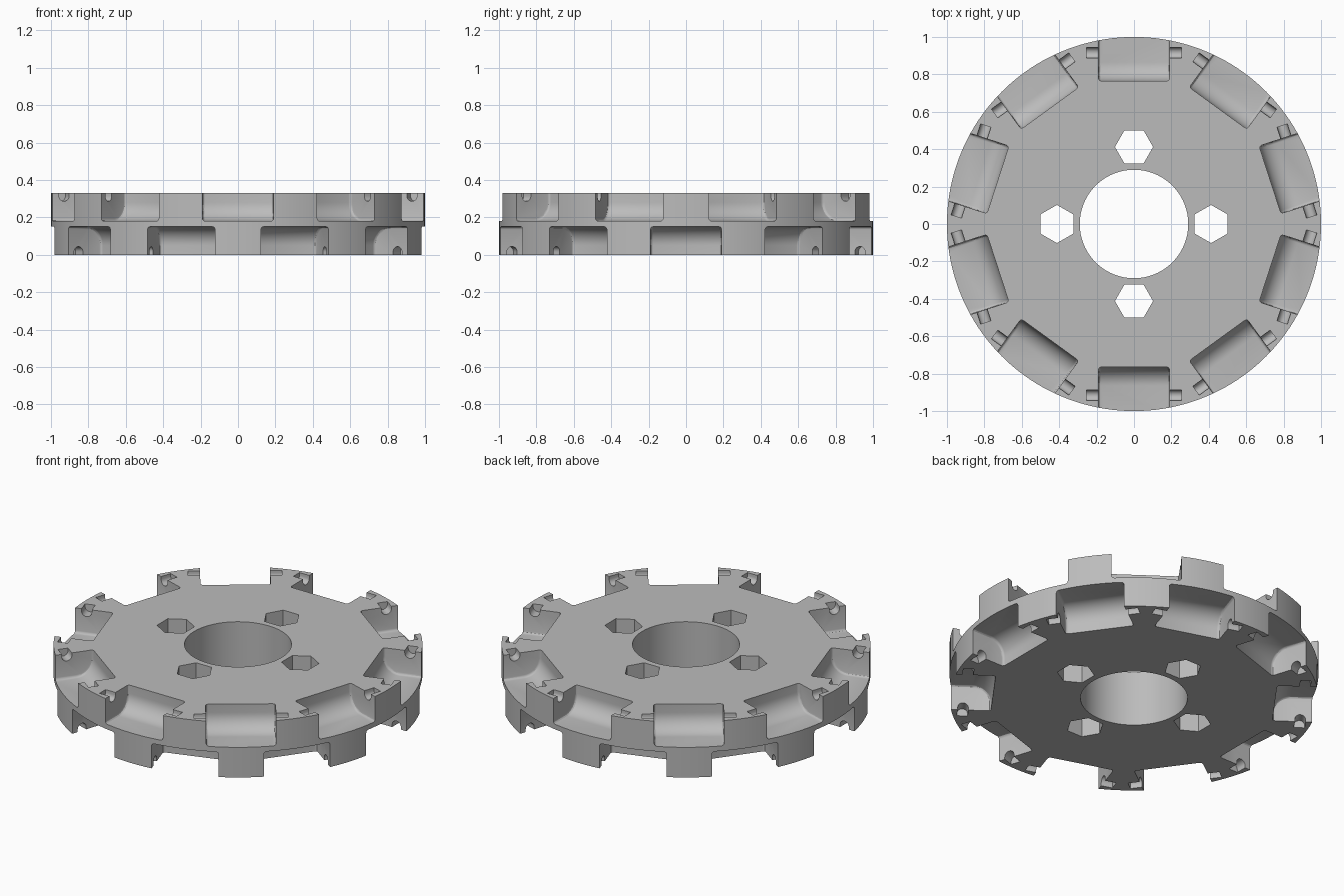
import bpy, bmesh
from math import pi, cos, sin, radians
from mathutils import Matrix

cube = bpy.data.objects.get("Cube")
if cube:
    bpy.data.objects.remove(cube, do_unlink=True)

HEIGHT = 0.33
COUNT = 10

grey = bpy.data.materials.new("light_grey_plastic")
grey.use_nodes = True
colour = (0.5, 0.5, 0.5, 1)
grey.diffuse_color = colour
grey.node_tree.nodes["Principled BSDF"].inputs["Base Color"].default_value = colour


def make_object(name, bm):
    bmesh.ops.recalc_face_normals(bm, faces=bm.faces)
    mesh = bpy.data.meshes.new(name)
    bm.to_mesh(mesh)
    bm.free()
    mesh.materials.append(grey)
    ob = bpy.data.objects.new(name, mesh)
    bpy.context.collection.objects.link(ob)
    return ob


def add_cylinder(bm, radius, depth, sides, matrix):
    bmesh.ops.create_cone(bm, cap_ends=True, segments=sides, radius1=radius,
                          radius2=radius, depth=depth, matrix=matrix)


def add_bar(bm, profile, half_length, matrix, rounding=0):
    """Extrude a (radius, z) profile along the tangent direction."""
    part = bmesh.new()
    face = part.faces.new([part.verts.new((r, -half_length, z)) for r, z in profile])
    ext = bmesh.ops.extrude_face_region(part, geom=[face])
    moved = [v for v in ext["geom"] if isinstance(v, bmesh.types.BMVert)]
    bmesh.ops.translate(part, verts=moved, vec=(0, 2 * half_length, 0))
    bmesh.ops.recalc_face_normals(part, faces=part.faces)
    if rounding:
        ends = [e for e in part.edges if abs(e.verts[0].co.y - e.verts[1].co.y) < 1e-5]
        bmesh.ops.bevel(part, geom=ends, offset=rounding, segments=3,
                        profile=0.5, affect='EDGES')
    bmesh.ops.transform(part, matrix=matrix, verts=part.verts)
    bmesh.ops.recalc_face_normals(part, faces=part.faces)
    temp = bpy.data.meshes.new("temp")
    part.to_mesh(temp)
    part.free()
    bm.from_mesh(temp)
    bpy.data.meshes.remove(temp)


def arc(cx, cz, radius, start, end, steps):
    angles = [radians(start + (end - start) * i / steps) for i in range(steps + 1)]
    return [(cx + radius * cos(a), cz + radius * sin(a)) for a in angles]


# Wheel body
bm = bmesh.new()
add_cylinder(bm, 1, HEIGHT, 160, Matrix.Translation((0, 0, HEIGHT / 2)))
body = make_object("wheel_body", bm)

# Roller pocket profile: curved inner wall running into a flat floor
pocket = [(1.2, 0.18), (1.2, 0.5), (0.765, 0.5)] + arc(0.865, 0.28, 0.1, 180, 270, 12)
# Axle slot profile: round bottom, open at the face
slot = [(0.945, 0.4), (0.887, 0.4)] + arc(0.916, 0.315, 0.029, 180, 360, 12)

pockets, slots = bmesh.new(), bmesh.new()
flip = Matrix.Translation((0, 0, HEIGHT)) @ Matrix.Scale(-1, 4, (0, 0, 1))
for i in range(COUNT):
    step = 2 * pi / COUNT
    upper = Matrix.Rotation(pi / 2 + i * step, 4, 'Z')
    lower = flip @ Matrix.Rotation(i * step, 4, 'Z')
    for place in (upper, lower):
        add_bar(pockets, pocket, 0.19, place, 0.015)
        add_bar(slots, slot, 0.255, place)

# Centre bore and four hexagonal holes
holes = bmesh.new()
add_cylinder(holes, 0.29, 1, 96, Matrix.Translation((0, 0, HEIGHT / 2)))
for i in range(4):
    place = Matrix.Rotation(i * pi / 2, 4, 'Z') @ Matrix.Translation((0.412, 0, HEIGHT / 2))
    hexagon = bmesh.ops.create_cone(holes, cap_ends=True, segments=6, radius1=0.102,
                                    radius2=0.102, depth=1)["verts"]
    # Points of the hexagon lie along the tangent
    first = max(hexagon, key=lambda v: v.co.y)
    turn = 0 if abs(first.co.y - 0.102) < 0.001 else pi / 6
    bmesh.ops.transform(holes, matrix=place @ Matrix.Rotation(turn, 4, 'Z'), verts=hexagon)

# Cut everything out of the body
bpy.context.view_layer.objects.active = body
body.select_set(True)
for name, cut in (("hole_cutter", holes), ("pocket_cutter", pockets), ("slot_cutter", slots)):
    cutter = make_object(name, cut)
    cutter.hide_render = True
    mod = body.modifiers.new(name, 'BOOLEAN')
    mod.operation = 'DIFFERENCE'
    mod.solver = 'EXACT'
    mod.object = cutter
    bpy.ops.object.modifier_apply(modifier=mod.name)
    bpy.data.objects.remove(cutter, do_unlink=True)

bpy.ops.object.shade_smooth_by_angle(angle=radians(30))
